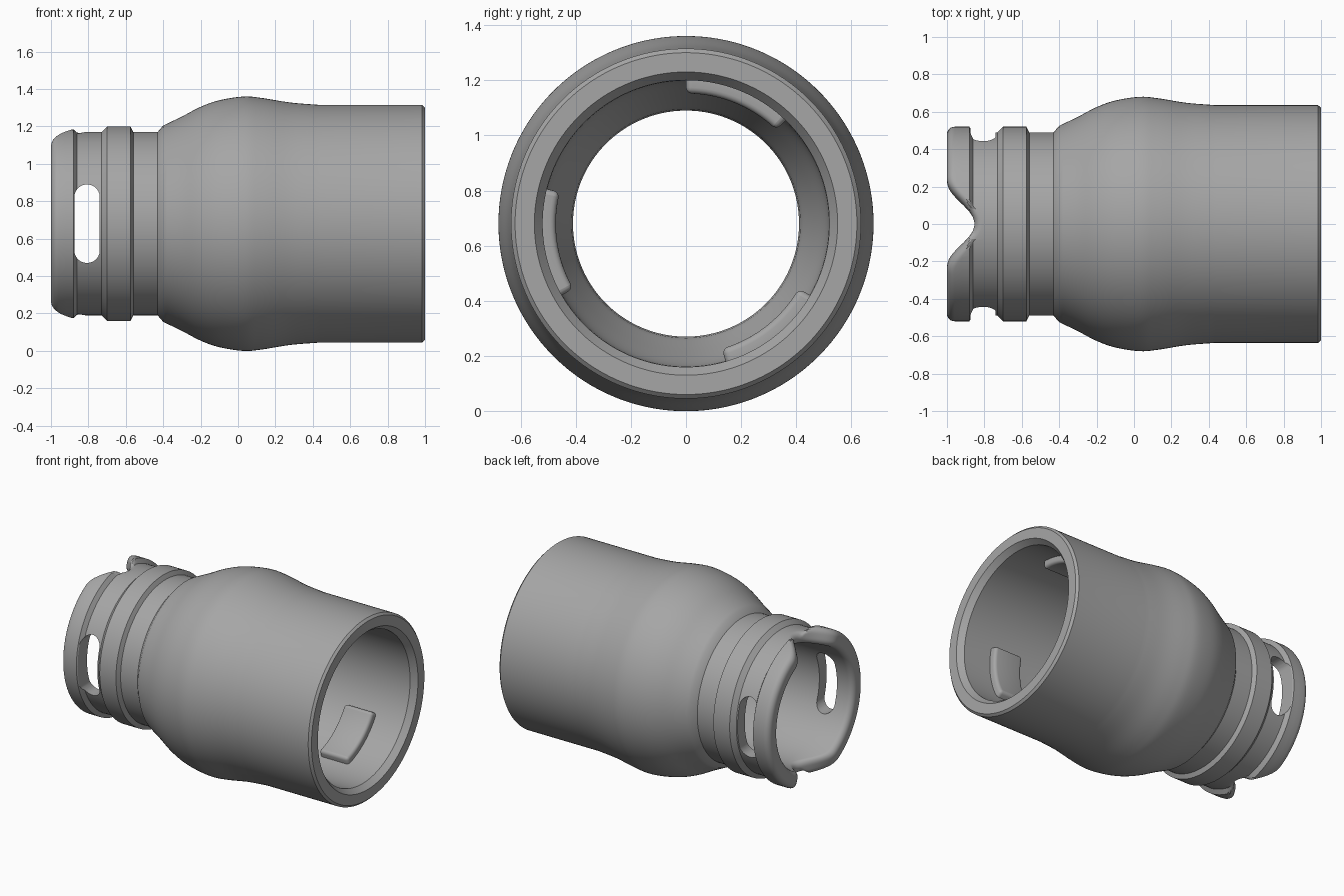
import bpy, bmesh, math
from mathutils import Vector

old = bpy.data.objects.get("Cube")
if old:
    bpy.data.objects.remove(old, do_unlink=True)

AXIS_Z = 0.68
SEGMENTS = 192
EDGE = 0.04          # rounding radius of the mouth lip

grey = bpy.data.materials.new("grey")
grey.use_nodes = True
grey.diffuse_color = (0.38, 0.38, 0.38, 1)
grey.node_tree.nodes["Principled BSDF"].inputs["Base Color"].default_value = (0.38, 0.38, 0.38, 1)


def finish(name, bm):
    bmesh.ops.remove_doubles(bm, verts=bm.verts, dist=1e-5)
    bmesh.ops.recalc_face_normals(bm, faces=bm.faces)
    mesh = bpy.data.meshes.new(name)
    bm.to_mesh(mesh)
    bm.free()
    mesh.materials.append(grey)
    ob = bpy.data.objects.new(name, mesh)
    bpy.context.collection.objects.link(ob)
    return ob


def activate(ob):
    bpy.ops.object.select_all(action='DESELECT')
    ob.select_set(True)
    bpy.context.view_layer.objects.active = ob


def apply_and_smooth(ob):
    activate(ob)
    for mod in list(ob.modifiers):
        bpy.ops.object.modifier_apply(modifier=mod.name)
    bpy.ops.object.shade_smooth_by_angle(angle=math.radians(25))


def at(x, r, a):
    return Vector((x, r * math.cos(a), AXIS_Z + r * math.sin(a)))


def spline(pts, steps=5):
    """Catmull-Rom curve through the points."""
    p = [Vector(q) for q in pts]
    p = [p[0] * 2 - p[1]] + p + [p[-1] * 2 - p[-2]]
    out = []
    for a, b, c, d in zip(p, p[1:], p[2:], p[3:]):
        for i in range(steps):
            t = i / steps
            out.append(tuple(0.5 * (2 * b + (c - a) * t + (2 * a - 5 * b + 4 * c - d) * t ** 2
                                    + (3 * b - a - 3 * c + d) * t ** 3)))
    return out + [tuple(p[-2])]


# Bulging shell, stepped neck and tapered bore, from wide rim to lip
bulge = spline([(0.44, 0.635), (0.28, 0.648), (0.13, 0.672), (0.03, 0.68), (-0.1, 0.66),
                (-0.2, 0.625), (-0.3, 0.573), (-0.4, 0.525)])
outer = ([(1, 0.55), (1, 0.62), (0.985, 0.635)] + bulge
         + [(-0.43, 0.49), (-0.56, 0.49), (-0.575, 0.52), (-0.7, 0.52), (-0.73, 0.49)])
bore = ([(-0.4, 0.41)] + spline([(-0.35, 0.415), (-0.2, 0.465), (-0.05, 0.51), (0.05, 0.52)])
        + [(0.96, 0.52)])


def lip_radius(x):
    t = min(1, max(0, (-0.86 - x) / 0.02))
    return 0.49 + 0.03 * t


def section(a):
    """Closed cross-section at one angle; the lip dips at top and bottom."""
    y = min(1, abs(0.47 * math.cos(a)) / 0.24)
    end = -1 + 0.147 * 0.5 * (1 + math.cos(math.pi * y))
    pts = list(outer)
    pts += [(max(x, end + EDGE), lip_radius(max(x, end + EDGE))) for x in (-0.8, -0.86, -0.88, -0.92)]
    arc = [math.pi / 2 * i / 6 for i in range(7)]
    for t in arc:
        x = end + EDGE * (1 - math.sin(t))
        pts.append((x, lip_radius(x) - EDGE * (1 - math.cos(t))))
    pts += [(end + EDGE * (1 - math.cos(t)), 0.41 + EDGE * (1 - math.sin(t))) for t in arc]
    return pts + [(-0.78, 0.41)] + bore


bm = bmesh.new()
rings = []
for i in range(SEGMENTS):
    a = math.tau * i / SEGMENTS
    rings.append([bm.verts.new(at(x, r, a)) for x, r in section(a)])
for i, ring in enumerate(rings):
    nxt = rings[(i + 1) % SEGMENTS]
    for j in range(len(ring)):
        k = (j + 1) % len(ring)
        bm.faces.new((ring[j], ring[k], nxt[k], nxt[j]))
body = finish("coupling_body", bm)

# Round-ended slot through both sides of the neck
bm = bmesh.new()
half, straight = 0.068, 0.142
loop = []
for i in range(32):
    a = math.tau * (i + 0.5) / 32
    z = half * math.sin(a) + math.copysign(straight, math.sin(a))
    loop.append(bm.verts.new((-0.807 + half * math.cos(a), -0.7, AXIS_Z + z)))
face = bm.faces.new(loop)
ext = bmesh.ops.extrude_face_region(bm, geom=[face])
bmesh.ops.translate(bm, vec=(0, 1.4, 0), verts=[v for v in ext["geom"] if isinstance(v, bmesh.types.BMVert)])
cutter = finish("slot_cutter", bm)
cutter.hide_render = True
cut = body.modifiers.new("slots", 'BOOLEAN')
cut.operation = 'DIFFERENCE'
cut.solver = 'EXACT'
cut.object = cutter
apply_and_smooth(body)
bpy.data.objects.remove(cutter, do_unlink=True)

# Three locking pads raised from the bore wall
for n in range(3):
    bm = bmesh.new()
    start, span, steps = math.radians(46 + 120 * n), math.radians(44), 20
    rows = []
    for i in range(steps + 1):
        a = start + span * i / steps
        rows.append([bm.verts.new(at(x, r, a)) for x, r in
                     ((0.53, 0.56), (0.75, 0.56), (0.75, 0.472), (0.53, 0.472))])
    for p, q in zip(rows, rows[1:]):
        for j in range(4):
            k = (j + 1) % 4
            bm.faces.new((p[j], p[k], q[k], q[j]))
    bm.faces.new(rows[0])
    bm.faces.new(rows[-1])
    pad = finish("locking_pad_%d" % (n + 1), bm)
    bev = pad.modifiers.new("soft_edges", 'BEVEL')
    bev.width = 0.022
    bev.segments = 4
    bev.limit_method = 'ANGLE'
    bev.use_clamp_overlap = False
    apply_and_smooth(pad)
